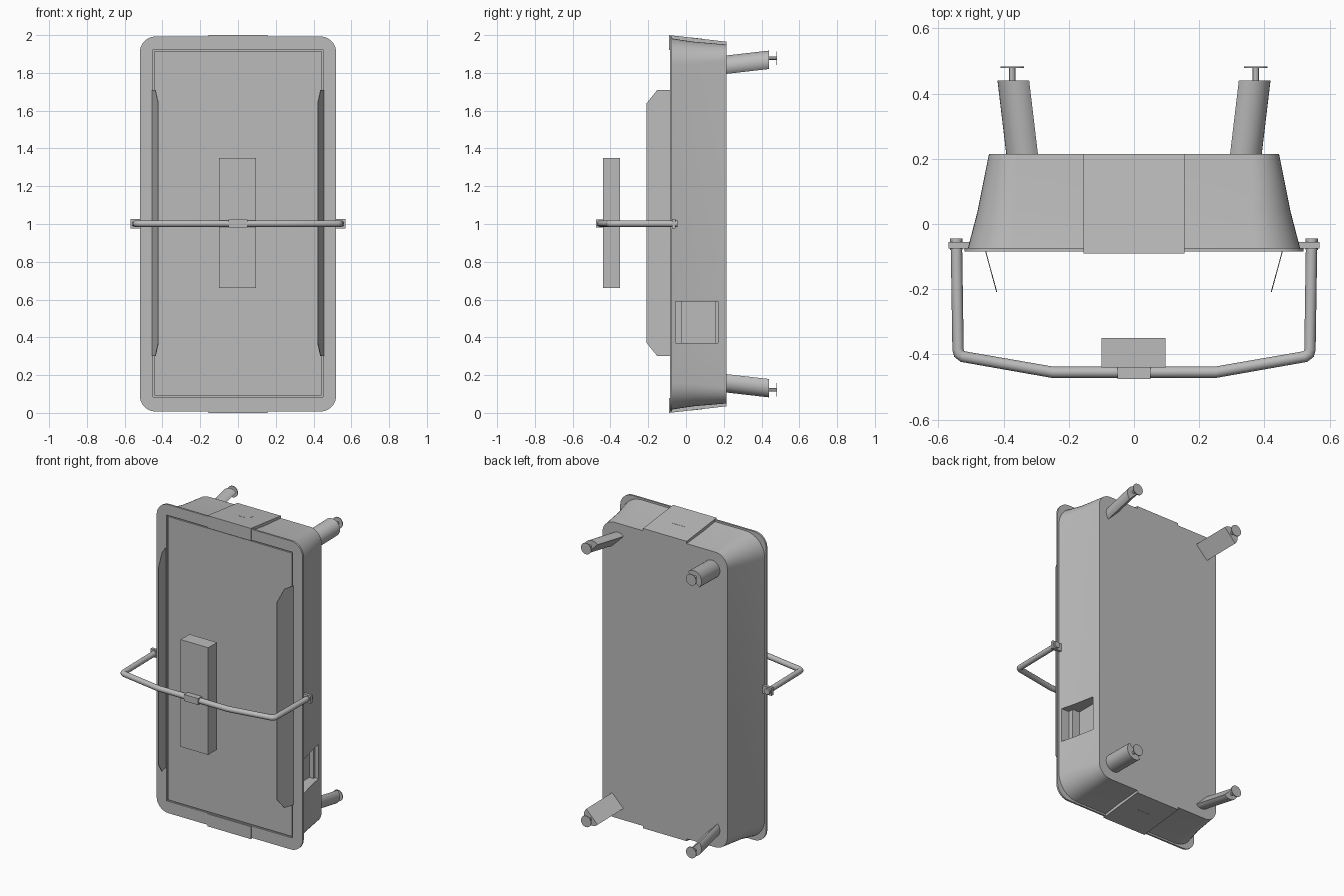
import bpy, bmesh, math
from mathutils import Vector

old = bpy.data.objects.get("Cube")
if old:
    bpy.data.objects.remove(old, do_unlink=True)

grey = bpy.data.materials.new("plain_grey")
grey.use_nodes = True
COLOUR = (0.5, 0.5, 0.5, 1)
grey.diffuse_color = COLOUR
grey.node_tree.nodes["Principled BSDF"].inputs["Base Color"].default_value = COLOUR
MID = 1.0  # height of the housing centre


def finish(name, bm, smooth=False):
    bmesh.ops.recalc_face_normals(bm, faces=bm.faces)
    mesh = bpy.data.meshes.new(name)
    bm.to_mesh(mesh)
    bm.free()
    ob = bpy.data.objects.new(name, mesh)
    bpy.context.collection.objects.link(ob)
    mesh.materials.append(grey)
    if smooth:
        bpy.ops.object.select_all(action='DESELECT')
        ob.select_set(True)
        bpy.context.view_layer.objects.active = ob
        bpy.ops.object.shade_smooth_by_angle(angle=math.radians(30))
    return ob


def loft(name, rings, smooth=False):
    """Closed solid through rings with equal point counts."""
    bm = bmesh.new()
    loops = [[bm.verts.new(p) for p in ring] for ring in rings]
    for a, b in zip(loops, loops[1:]):
        for i in range(len(a)):
            j = (i + 1) % len(a)
            bm.faces.new((a[i], a[j], b[j], b[i]))
    bm.faces.new(loops[0])
    bm.faces.new(loops[-1])
    return finish(name, bm, smooth)


def rounded(hx, hz, r, y, steps=10):
    """Rounded rectangle facing the front."""
    pts = []
    for k, (sx, sz) in enumerate([(1, 1), (-1, 1), (-1, -1), (1, -1)]):
        for i in range(steps + 1):
            a = math.pi / 2 * (k + i / steps)
            pts.append((sx * (hx - r) + r * math.cos(a), y,
                        MID + sz * (hz - r) + r * math.sin(a)))
    return pts


def box(name, x0, x1, y0, y1, z0, z1):
    ring = lambda y: [(x0, y, z0), (x1, y, z0), (x1, y, z1), (x0, y, z1)]
    return loft(name, [ring(y0), ring(y1)])


def rod(name, a, b, r, n=24):
    a, b = Vector(a), Vector(b)
    q = (b - a).to_track_quat('Z', 'Y')
    circle = [q @ Vector((r * math.cos(t), r * math.sin(t), 0))
              for t in (2 * math.pi * i / n for i in range(n))]
    return loft(name, [[a + c for c in circle], [b + c for c in circle]], True)


def cut(ob, cutter):
    mod = ob.modifiers.new("cut", 'BOOLEAN')
    mod.object, mod.operation, mod.solver = cutter, 'DIFFERENCE', 'EXACT'
    bpy.ops.object.select_all(action='DESELECT')
    ob.select_set(True)
    bpy.context.view_layer.objects.active = ob
    bpy.ops.object.modifier_apply(modifier=mod.name)
    bpy.data.objects.remove(cutter, do_unlink=True)


# Tapered housing with a pocket in its left side
FRONT, BACK = -0.085, 0.215
housing = loft("housing", [rounded(0.51, 0.982, 0.14, FRONT + 0.01),
                           rounded(0.48, 0.965, 0.12, 0.04),
                           rounded(0.445, 0.95, 0.085, BACK)], True)
cut(housing, box("pocket_cutter", 0.4, 0.7, -0.055, 0.17, 0.37, 0.59))
box("pocket_step", 0.395, 0.45, -0.056, -0.02, 0.37, 0.59)
box("pocket_lip", 0.395, 0.43, 0.155, 0.171, 0.37, 0.59)

# Front frame and panel, separated by a narrow groove
frame = loft("front_frame", [rounded(0.52, 0.993, 0.085, FRONT),
                             rounded(0.52, 0.993, 0.085, FRONT + 0.012)], True)
cut(frame, box("frame_cutter", -0.449, 0.449, -0.2, 0, 0.083, 1.923))
box("front_panel", -0.441, 0.441, FRONT + 0.002, -0.07, 0.091, 1.915)

# Sloping clips with a half-moon mark at the top and bottom
for side, sz in (("top", 1), ("bottom", -1)):
    profile = [(-0.09, 0.92), (-0.09, 1.0), (BACK, 0.965), (BACK, 0.93),
               (-0.07, 0.93), (-0.07, 0.92)]
    loft(side + "_clip", [[(x, y, MID + sz * h) for y, h in profile]
                          for x in (-0.155, 0.155)])
    moon = [(0.048 * math.cos(t), 0.085 + 0.05 * math.sin(t))
            for t in (-math.pi * i / 16 for i in range(17))]
    surface = lambda y: 1.0 - (y + 0.09) * 0.035 / 0.305
    loft(side + "_mark", [[(x, y, MID + sz * (surface(y) + d)) for x, y in moon]
                          for d in (-0.004, 0.001)])

# Half-round legs leaning outwards, flat towards the centre, with round feet
for sx, side in ((1, "left"), (-1, "right")):
    for sz, level in ((1, "upper"), (-1, "lower")):
        tag = f"{level}_{side}_"

        def half_round(cx, cz, y, r=0.057):
            angles = [math.pi * (i / 16 - 0.25) for i in range(17)]
            return [(sx * (cx + r * math.cos(a)), y,
                     MID + sz * (cz + r * math.sin(a))) for a in angles]
        loft(tag + "leg", [half_round(0.334, 0.834, BACK - 0.01),
                           half_round(0.362, 0.861, 0.44)], True)
        foot = lambda y: (sx * 0.374, y, MID + sz * 0.878)
        rod(tag + "stem", foot(0.43), foot(0.48), 0.01, 12)
        rod(tag + "foot", foot(0.478), foot(0.483), 0.036)

    # Thin side flap with chamfered ends
    outline = [(0, 0.3), (0, 1.71), (0.55, 1.71), (1, 1.64), (1, 0.37), (0.55, 0.3)]
    loft(side + "_flap", [[(sx * (0.454 - 0.034 * t + d), FRONT + 0.002 - 0.125 * t, z)
                           for t, z in outline] for d in (0, 0.003)])

    # Handle pivot: collar and end cap
    box(side + "_collar", *sorted((sx * 0.5, sx * 0.57)), -0.075, -0.056, 0.977, 1.027)
    rod(side + "_pivot", (sx * 0.545, -0.08, 1.002), (sx * 0.545, -0.044, 1.002), 0.019)

# Bent tube handle
curve = bpy.data.curves.new("handle", 'CURVE')
curve.dimensions = '3D'
curve.bevel_depth, curve.bevel_resolution, curve.use_fill_caps = 0.0175, 4, True
half = [(0.545, -0.06), (0.54, -0.385), (0.537, -0.398), (0.525, -0.407), (0.25, -0.455)]
path = [(-x, y) for x, y in half] + half[::-1]
spline = curve.splines.new('POLY')
spline.points.add(len(path) - 1)
for p, (x, y) in zip(spline.points, path):
    p.co = (x, y, 1.002, 1)
spline.use_smooth = True
curve.materials.append(grey)
handle = bpy.data.objects.new("handle", curve)
bpy.context.collection.objects.link(handle)

# Block carried on the handle and its bracket
box("handle_block", -0.1, 0.096, -0.44, -0.35, 0.66, 1.35)
box("handle_bracket", -0.05, 0.05, -0.476, -0.435, 0.982, 1.024)
